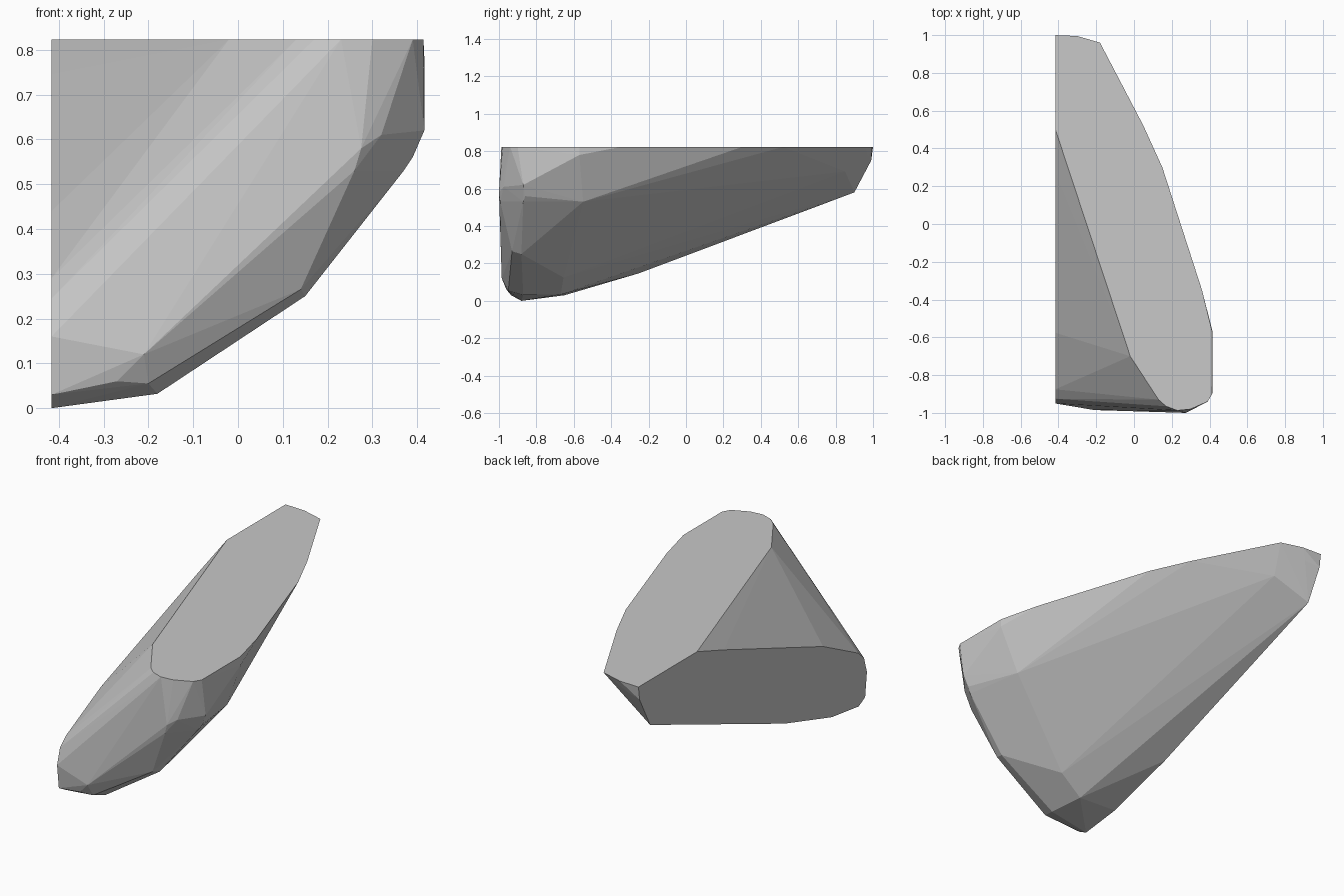
import bpy
import bmesh
import math

if "Cube" in bpy.data.objects:
    bpy.data.objects.remove(bpy.data.objects["Cube"], do_unlink=True)

TOP_HEIGHT = .823
SIDE_PLANE = -.416


def flat_material(name, colour):
    material = bpy.data.materials.new(name)
    material.use_nodes = True
    material.diffuse_color = colour
    shader = material.node_tree.nodes["Principled BSDF"]
    shader.inputs["Base Color"].default_value = colour
    shader.inputs["Roughness"].default_value = .8
    return material


# Flat top outline (x, y)
top_outline = [
    (-.3, .995), (-.18, .96), (.05, .52), (.15, .3), (.36, -.35),
    (.414, -.57), (.414, -.9), (.39, -.94), (.3, -.98), (.23, -.987),
    (.17, -.965), (.13, -.93), (-.02, -.7),
]

# Flat cut on the side (y, z)
side_outline = [
    (1, TOP_HEIGHT), (.99, .75), (.9, .58), (-.25, .148), (-.65, .03),
    (-.88, 0), (-.935, .03), (-.95, .16), (-.925, .245), (-.875, .29),
    (-.576, .44), (.27, .745), (.5, TOP_HEIGHT),
]

# Chipped corners between the two flat cuts
chipped_corners = [
    # outer shoulder
    (.416, -.57, .78), (.416, -.87, .62), (.39, -.86, .56),
    (.37, -.87, .53), (.32, -.55, .53),
    # front edge
    (.32, -.975, .61), (.275, -1, .58), (.26, -.993, .53),
    (.15, -.88, .25), (.14, -.93, .265),
    # foot
    (-.18, -.87, .032), (-.2, -.67, .034), (-.065, -.655, .125),
    (-.2, -.95, .055), (-.21, -.985, .12), (-.27, -.96, .06),
    # far tip
    (-.23, .85, .692), (-.33, .975, .765),
]


def build_shard(name, corners, material):
    bm = bmesh.new()
    for corner in corners:
        bm.verts.new(corner)
    # Wrap the corners in a faceted skin and drop anything inside it
    bmesh.ops.convex_hull(bm, input=bm.verts[:], use_existing_faces=False)
    loose = [vert for vert in bm.verts if not vert.link_faces]
    bmesh.ops.delete(bm, geom=loose, context="VERTS")
    # Merge the triangles of each flat cut into one face
    bmesh.ops.dissolve_limit(bm, angle_limit=math.radians(.5),
                             verts=bm.verts[:], edges=bm.edges[:])
    bmesh.ops.recalc_face_normals(bm, faces=bm.faces[:])
    mesh = bpy.data.meshes.new(name)
    bm.to_mesh(mesh)
    bm.free()
    mesh.materials.append(material)
    shard = bpy.data.objects.new(name, mesh)
    bpy.context.collection.objects.link(shard)
    return shard


stone_grey = flat_material("stone grey", (.58, .58, .58, 1))
corners = [(x, y, TOP_HEIGHT) for x, y in top_outline]
corners += [(SIDE_PLANE, y, z) for y, z in side_outline]
corners += chipped_corners
build_shard("rock_shard", corners, stone_grey)
